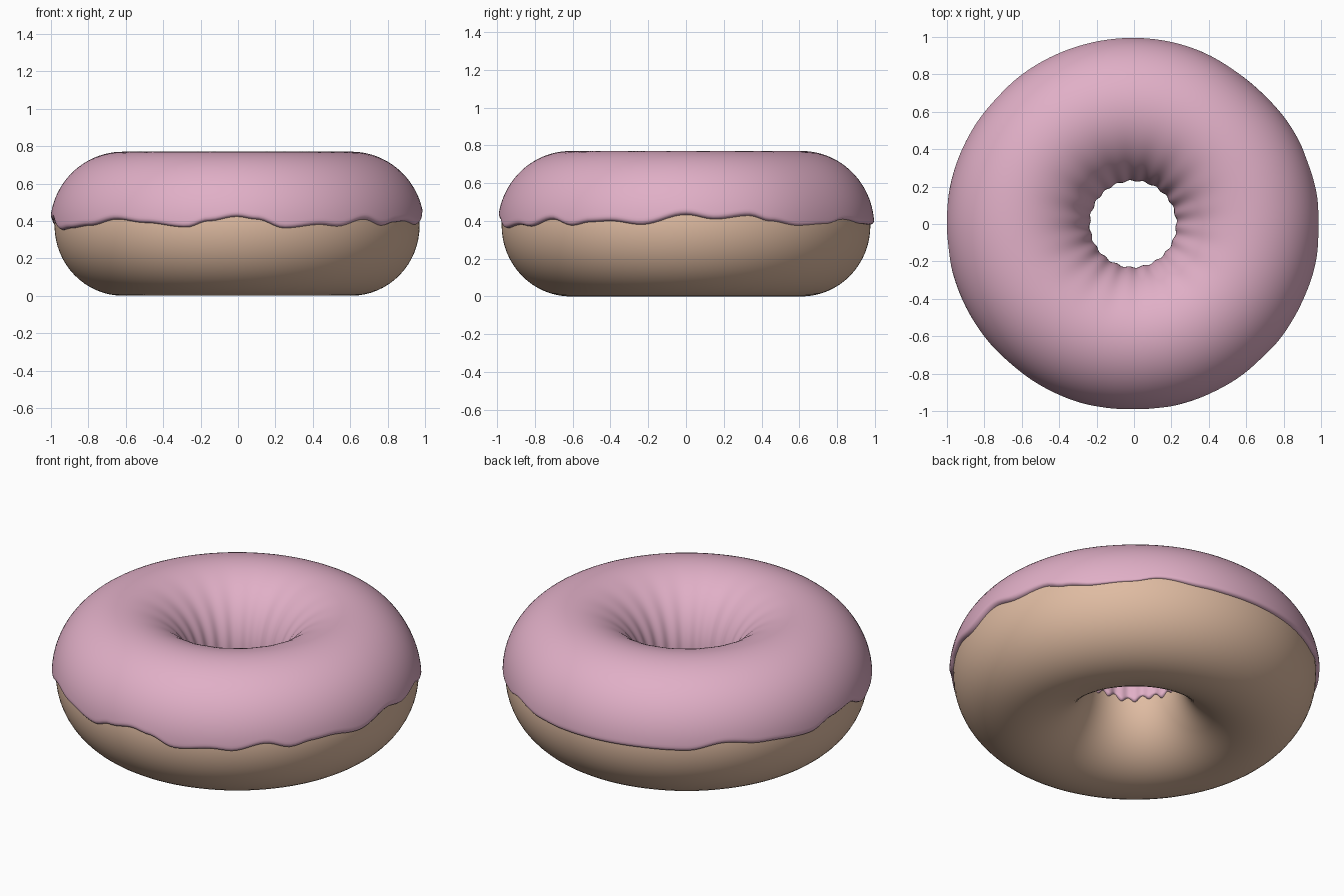
import bpy, bmesh, math
from math import sin, cos, pi, radians, asin, sqrt

if "Cube" in bpy.data.objects:
    bpy.data.objects.remove(bpy.data.objects["Cube"])

R, A, H = 0.61, 0.366, 0.375      # ring radius, half width and half height of the dough
CX = -0.005                       # the ring sits slightly off centre
NSEG = 216

# outer icing edge: angle in degrees, height
EDGE = [(0, .435), (9, .41), (20, .43), (27, .40), (37, .375), (49, .385), (58, .41),
        (72, .385), (82, .38), (107, .38), (125, .375), (137, .412), (150, .385),
        (167, .365), (177, .405), (187, .415), (198, .35), (205, .36), (217, .375),
        (229, .41), (240, .39), (254, .365), (261, .40), (270, .425), (276, .41),
        (285, .36), (297, .38), (303, .37), (314, .41), (322, .375), (329, .395),
        (336, .40), (346, .38), (360, .435)]


def edge_height(deg):
    for (a, za), (b, zb) in zip(EDGE, EDGE[1:]):
        if a <= deg <= b:
            f = (1 - cos(pi * (deg - a) / (b - a))) / 2
            return za + (zb - za) * f
    return EDGE[0][1]


def material(name, rgb):
    m = bpy.data.materials.new(name)
    m.diffuse_color = (*rgb, 1)
    m.use_nodes = True
    m.node_tree.nodes["Principled BSDF"].inputs["Base Color"].default_value = m.diffuse_color
    return m


def ring_mesh(name, section, closed, mat):
    """Sweep a cross-section that may change with the angle around the ring."""
    bm = bmesh.new()
    rows = []
    for i in range(NSEG):
        th = 2 * pi * i / NSEG
        rows.append([bm.verts.new((CX + r * cos(th), r * sin(th), z))
                     for r, z in section(math.degrees(th))])
    n = len(rows[0])
    for i in range(NSEG):
        a, b = rows[i], rows[(i + 1) % NSEG]
        for j in range(n if closed else n - 1):
            k = (j + 1) % n
            bm.faces.new((a[j], b[j], b[k], a[k]))
    bmesh.ops.recalc_face_normals(bm, faces=bm.faces)
    me = bpy.data.meshes.new(name)
    bm.to_mesh(me)
    bm.free()
    me.materials.append(mat)
    me.polygons.foreach_set("use_smooth", [True] * len(me.polygons))
    ob = bpy.data.objects.new(name, me)
    bpy.context.collection.objects.link(ob)
    return ob


def dough_section(deg):
    return [(R + A * cos(2 * pi * j / 64), H + H * sin(2 * pi * j / 64)) for j in range(64)]


# sample positions along the icing, dense at both rounded lips
LIP = [0, .0015, .005, .011, .02, .03]
STEPS = LIP + [.03 + .94 * j / 44 for j in range(1, 44)] + [1 - s for s in reversed(LIP)]


def icing_section(deg):
    # outer edge follows the drips, inner edge has small scallops
    p0 = asin((edge_height(deg) - H) / (H + .02))
    inner = .355 + .014 * sin(radians(deg * 20)) + .008 * sin(radians(deg * 7 + 40))
    p1 = pi - asin((inner - H) / (H + .02))
    # icing is thinner on the flank near 48 degrees
    t_out = .024 - .004 * abs(sin(radians(deg))) - .014 * math.exp(-((deg - 48) / 17) ** 2)
    t_in = .013 + .004 * sin(radians(deg * 20 + 180))
    pts = []
    for s in STEPS:
        p = p0 + (p1 - p0) * s
        w = cos(p)
        t = .020 + (t_out - .020) * w * w if w > 0 else .020 + (t_in - .020) * w * w
        d = min(1, min(p - p0, p1 - p) * .39 / t)
        t = (t + .004) * sqrt(max(0, 1 - (1 - d) ** 2)) - .004
        pts.append((R + (A + t) * w, H + (H + t) * sin(p)))
    return pts


# dough ring and its glaze
ring_mesh("dough", dough_section, True, material("baked dough", (.74, .50, .36)))
ring_mesh("icing", icing_section, False, material("pink icing", (.75, .43, .57)))
